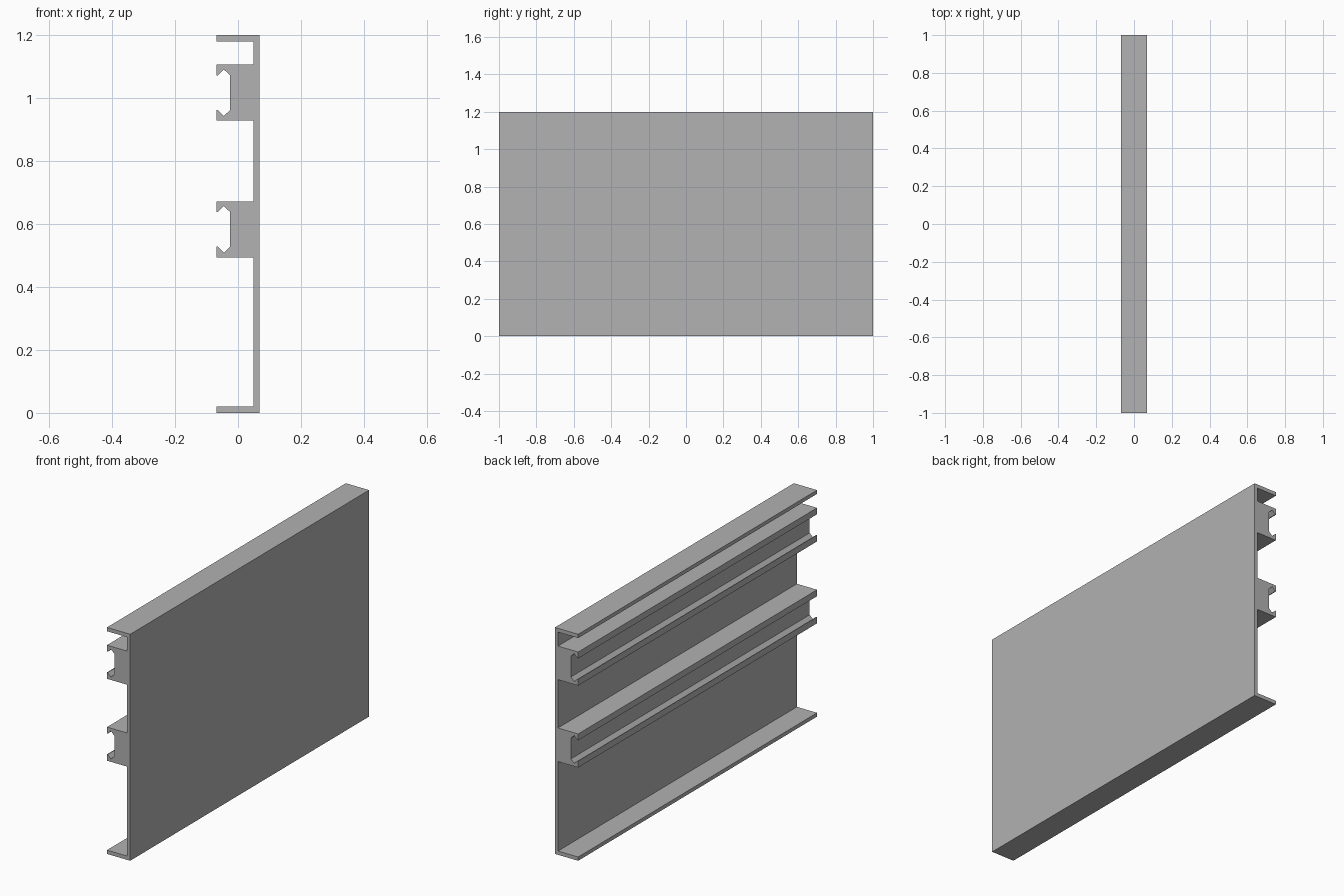
import bpy
import bmesh

cube = bpy.data.objects.get("Cube")
if cube:
    bpy.data.objects.remove(cube, do_unlink=True)

HEIGHT, LENGTH = 1.2, 2.0
OUTER, INNER, EDGE = 0.068, 0.05, -0.068   # plate faces and free edge of the flanges
FLANGE = 0.02

grey = bpy.data.materials.new("Aluminium grey")
grey.use_nodes = True
grey.diffuse_color = (0.445, 0.445, 0.445, 1)
grey.node_tree.nodes["Principled BSDF"].inputs["Base Color"].default_value = grey.diffuse_color


def rail(center):
    """Slotted rail outline, from its lower root on the plate to its upper root."""
    half = [(INNER, 0.089), (EDGE, 0.089), (EDGE, 0.055), (-0.064, 0.055),
            (-0.045, 0.074), (-0.025, 0.055)]
    lower = [(x, center - d) for x, d in half]
    upper = [(x, center + d) for x, d in reversed(half)]
    return lower + upper


# Cross-section: plate with end flanges and two slotted rails
section = [(OUTER, 0), (EDGE, 0), (EDGE, FLANGE), (INNER, FLANGE)]
section += rail(0.583) + rail(1.017)
section += [(INNER, HEIGHT - FLANGE), (EDGE, HEIGHT - FLANGE), (EDGE, HEIGHT), (OUTER, HEIGHT)]

# Extrude the section along the length
bm = bmesh.new()
face = bm.faces.new([bm.verts.new((x, -LENGTH / 2, z)) for x, z in section])
result = bmesh.ops.extrude_face_region(bm, geom=[face], use_keep_orig=True)
moved = [g for g in result["geom"] if isinstance(g, bmesh.types.BMVert)]
bmesh.ops.translate(bm, verts=moved, vec=(0, LENGTH, 0))
bmesh.ops.recalc_face_normals(bm, faces=bm.faces)

mesh = bpy.data.meshes.new("extruded_panel")
bm.to_mesh(mesh)
bm.free()
mesh.materials.append(grey)
panel = bpy.data.objects.new("extruded_panel", mesh)
bpy.context.collection.objects.link(panel)
